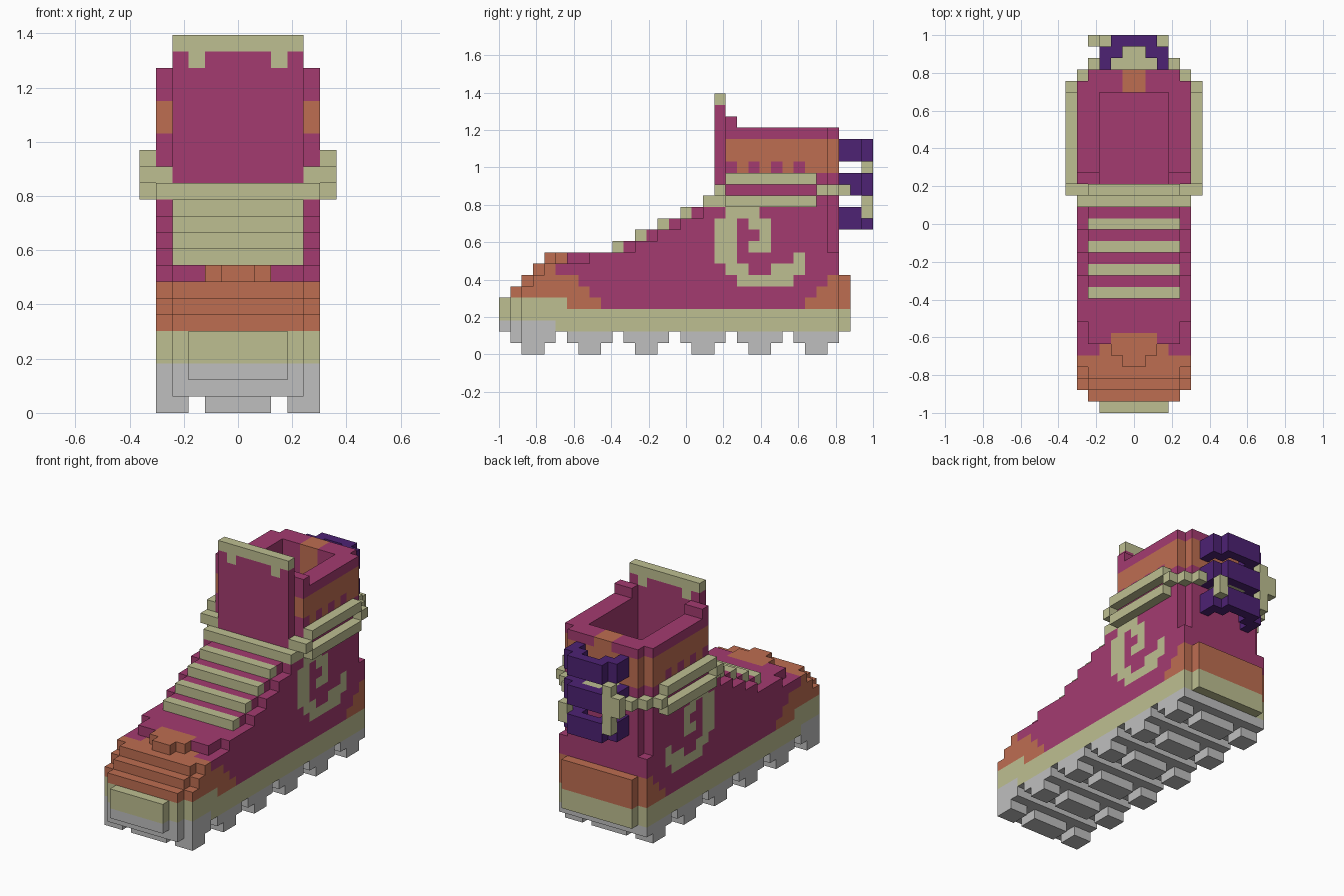
import bpy
import bmesh
from mathutils import Vector

U = 2 / 33  # edge length of one cube

cube = bpy.data.objects.get("Cube")
if cube:
    bpy.data.objects.remove(cube, do_unlink=True)


def material(name, rgb):
    m = bpy.data.materials.new(name)
    m.use_nodes = True
    m.diffuse_color = (*rgb, 1)
    m.node_tree.nodes["Principled BSDF"].inputs["Base Color"].default_value = (*rgb, 1)
    return m


MATS = [
    material("magenta", (0.37, 0.044, 0.163)),
    material("khaki", (0.515, 0.52, 0.285)),
    material("terracotta", (0.515, 0.155, 0.083)),
    material("rubber_grey", (0.52, 0.52, 0.52)),
    material("indigo", (0.074, 0.016, 0.172)),
]
MAGENTA, KHAKI, TERRACOTTA, GREY, INDIGO = range(5)


def box(x0, x1, y0, y1, z0, z1):
    return {(i, j, k) for i in range(x0, x1)
            for j in range(y0, y1) for k in range(z0, z1)}


def wide(w, y0, y1, z0, z1):
    return box(-w, w, y0, y1, z0, z1)


def pair(x0, x1, *rest):
    return box(x0, x1, *rest) | box(-x1, -x0, *rest)


def side(i):
    """Distance of a cell from the middle plane, the same on both sides."""
    return i if i >= 0 else -i - 1


def build(name, cells, paint):
    """Skin a set of cells; paint is a colour or a rule (cell, axis, sign)."""
    bm = bmesh.new()
    verts = {}
    for cell in sorted(cells):
        for axis in range(3):
            for sign in (-1, 1):
                near = list(cell)
                near[axis] += sign
                if tuple(near) in cells:
                    continue
                a, b = (axis + 1) % 3, (axis + 2) % 3
                corners = []
                for da, db in ((0, 0), (1, 0), (1, 1), (0, 1)):
                    p = list(cell)
                    p[axis] += sign > 0
                    p[a] += da
                    p[b] += db
                    p = tuple(p)
                    if p not in verts:
                        co = Vector((p[0], p[1] - 16.5, p[2])) * U
                        verts[p] = bm.verts.new(co)
                    corners.append(verts[p])
                if sign < 0:
                    corners.reverse()
                if bm.faces.get(corners):
                    continue
                face = bm.faces.new(corners)
                face.material_index = paint(cell, axis, sign) if callable(paint) else paint
    mesh = bpy.data.meshes.new(name)
    bm.to_mesh(mesh)
    bm.free()
    for m in MATS:
        mesh.materials.append(m)
    bpy.context.collection.objects.link(bpy.data.objects.new(name, mesh))


# Treads: six wide ribs, each with three lugs underneath
treads = set()
for start in range(1, 30, 5):
    if start == 1:
        treads |= wide(4, 1, 2, 1, 2) | wide(5, 2, 5, 1, 2)
    else:
        treads |= wide(5, start, start + 4, 1, 2)
    treads |= wide(2, start + 1, start + 3, 0, 1)
    treads |= pair(3, 5, start + 1, start + 3, 0, 1)
build("treads", treads, GREY)


# Midsole with toe bumper and heel plate
def paint_sole(cell, axis, sign):
    i, j, k = cell
    if axis == 2 and sign < 0:
        return GREY if j < 30 else KHAKI
    return GREY if k == 2 and j < 5 else KHAKI


build("midsole",
      wide(3, 0, 1, 2, 5) | wide(4, 1, 2, 2, 4) | wide(5, 2, 30, 2, 4)
      | wide(4, 30, 31, 2, 4), paint_sole)

# Upper: stepped toe, stepped instep, shaft with an opening
upper = wide(4, 1, 30, 4, 6) | wide(5, 2, 30, 4, 6)
upper |= wide(4, 2, 30, 6, 7) | wide(5, 3, 30, 6, 7)
upper |= wide(4, 3, 30, 7, 8) | wide(5, 4, 30, 7, 8)
for w, start in ((1, 4), (2, 5), (4, 6), (5, 8)):
    upper |= wide(w, start, 30, 8, 9)
for n in range(4):
    upper |= wide(4, 11 + 2 * n, 30, 9 + n, 10 + n)
    upper |= wide(5, 12 + 2 * n, 29, 9 + n, 10 + n)
upper |= wide(5, 20, 29, 13, 20) | wide(4, 29, 30, 13, 20)
upper |= pair(3, 5, 20, 21, 20, 21)
upper -= wide(3, 20, 28, 10, 20)
upper |= wide(4, 30, 31, 4, 7)

# Swirl emblem, top row first
SWIRL = (".###....",
         "##.##...",
         "##..#...",
         "##.##...",
         "##.....#",
         ".##..###",
         "..#####.")
TOE_END = {4: 9, 5: 8, 6: 7, 7: 5, 8: 4}


def paint_upper(cell, axis, sign):
    i, j, k = cell
    a = side(i)
    if k == 4 and j < 6:
        return KHAKI
    if j < TOE_END.get(k, 0):
        return TERRACOTTA
    if (k == 7 and a < 3 and j < 6) or (k == 8 and a < 2 and j < 7):
        return TERRACOTTA
    if k < 7 and j >= 23 + k:
        return TERRACOTTA
    # collar band with a toothed lower edge
    outer = (a == 4 or j == 29) and not (axis == 0 and (sign > 0) != (i >= 0))
    if outer and 16 <= k < 19 and j >= 20:
        tooth = k == 16 and j < 28 and j % 2 == 0
        return MAGENTA if tooth else TERRACOTTA
    # stripe over the back of the collar
    if a == 0 and j >= 28 and k >= 14:
        return TERRACOTTA
    if axis == 0 and a == 4 and 6 <= k <= 12 and 19 <= j <= 26:
        if SWIRL[12 - k][j - 19] == "#":
            return KHAKI
    return MAGENTA


build("upper", upper, paint_upper)


# Tongue with a dripping pale edge
def paint_tongue(cell, axis, sign):
    i, j, k = cell
    return KHAKI if k == 22 or (k == 21 and side(i) == 2) else MAGENTA


build("tongue", wide(4, 19, 20, 14, 23), paint_tongue)

# Laces across the instep
for n in range(4):
    build(f"lace_{n + 1}", wide(4, 10 + 2 * n, 11 + 2 * n, 9 + n, 10 + n), KHAKI)
build("top_lace", wide(5, 18, 20, 13, 14), KHAKI)

# Ankle cord: two strands on each side, joined at both ends
build("ankle_cord",
      pair(5, 6, 20, 28, 13, 14) | pair(5, 6, 20, 28, 15, 16)
      | pair(4, 6, 19, 20, 14, 15) | pair(5, 6, 28, 29, 14, 15)
      | pair(4, 5, 29, 30, 14, 15) | pair(3, 4, 30, 31, 14, 15), KHAKI)

# Three hollow heel loops
for n, z in enumerate((11, 14, 17)):
    build(f"heel_loop_{n + 1}",
          wide(2, 32, 33, z, z + 2) | pair(1, 3, 31, 32, z, z + 2)
          | pair(2, 3, 30, 31, z, z + 2), INDIGO)

# Knot inside the middle loop and its loose ends
build("cord_knot", wide(2, 30, 31, 14, 16) | wide(1, 31, 32, 14, 16), KHAKI)
build("cord_ends",
      box(2, 3, 32, 33, 12, 14) | box(-4, -2, 32, 33, 14, 16)
      | box(-3, -2, 32, 33, 12, 14) | box(-3, -2, 32, 33, 16, 17), KHAKI)
